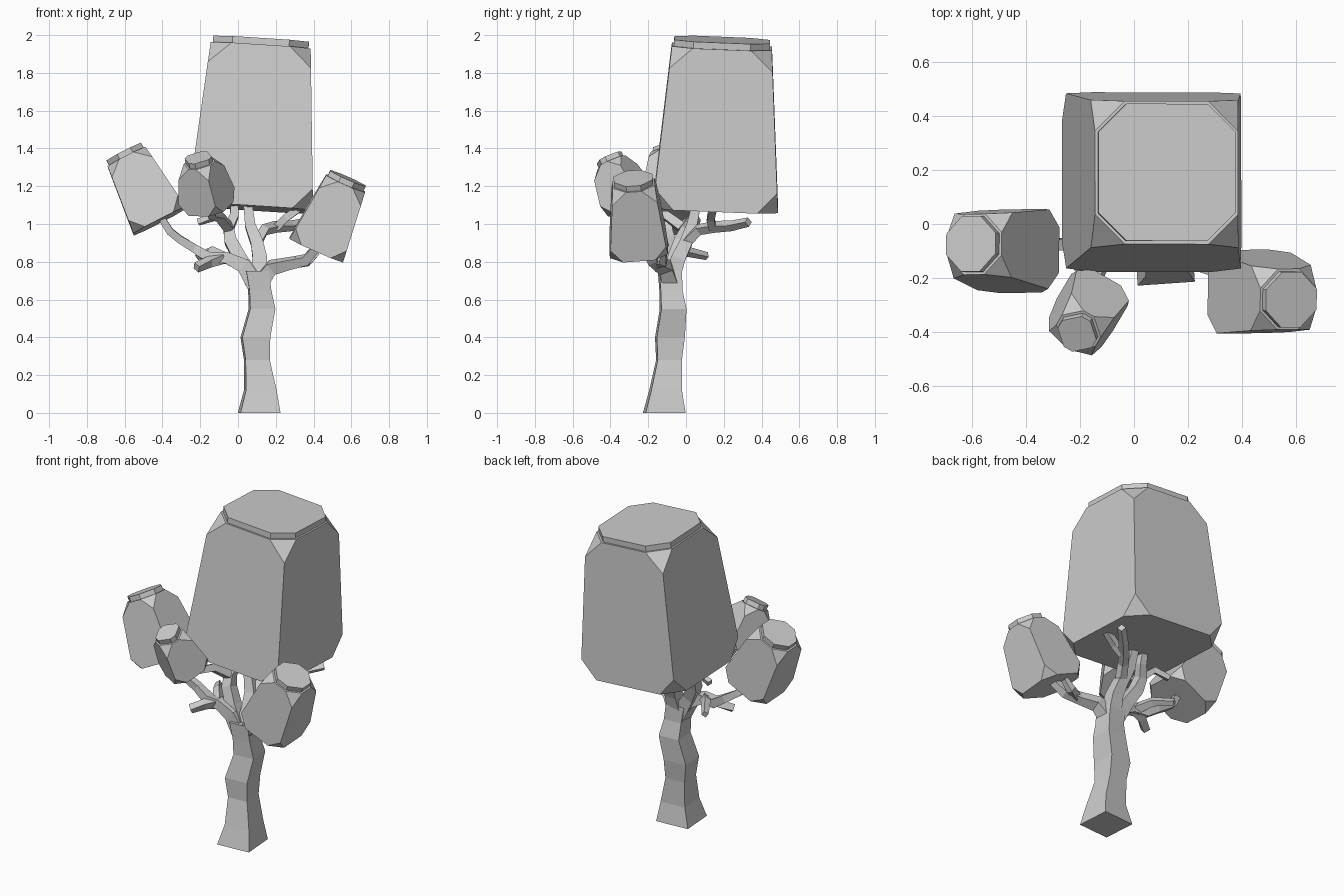
import bpy, bmesh
from math import radians
from mathutils import Vector, Matrix

cube = bpy.data.objects.get("Cube")
if cube:
    bpy.data.objects.remove(cube, do_unlink=True)

GREY = (0.6, 0.6, 0.6, 1)
grey = bpy.data.materials.new("light_grey")
grey.use_nodes = True
grey.diffuse_color = GREY
grey.node_tree.nodes["Principled BSDF"].inputs["Base Color"].default_value = GREY
Z = Vector((0, 0, 1))


def finish(bm, name):
    bmesh.ops.recalc_face_normals(bm, faces=bm.faces)
    mesh = bpy.data.meshes.new(name)
    bm.to_mesh(mesh)
    bm.free()
    mesh.materials.append(grey)
    obj = bpy.data.objects.new(name, mesh)
    bpy.context.collection.objects.link(obj)
    return obj


def canopy(name, bottom, top, base_size, top_size, cut, cap, spin=0):
    """Tapered block from bottom to top, corners cut off, with a thin raised cap."""
    bottom, top = Vector(bottom), Vector(top)
    axis = top - bottom
    bm = bmesh.new()
    bmesh.ops.create_cube(bm, size=1)
    for v in bm.verts:
        size = top_size if v.co.z > 0 else base_size
        v.co = (v.co.x * size, v.co.y * size, (v.co.z + 0.5) * axis.length)
    bmesh.ops.bevel(bm, geom=bm.verts[:], offset=cut, segments=1,
                    profile=0.5, affect='VERTICES')
    lid = max(bm.faces, key=lambda f: f.calc_center_median().z)
    bmesh.ops.inset_region(bm, faces=[lid], thickness=cap * 0.35)
    raised = bmesh.ops.extrude_face_region(bm, geom=[lid])["geom"]
    verts = [g for g in raised if isinstance(g, bmesh.types.BMVert)]
    bmesh.ops.translate(bm, verts=verts, vec=(0, 0, cap))
    if lid.is_valid:
        bmesh.ops.delete(bm, geom=[lid], context='FACES_ONLY')
    turn = Z.rotation_difference(axis).to_matrix().to_4x4()
    bm.transform(Matrix.Translation(bottom) @ turn @ Matrix.Rotation(radians(spin), 4, 'Z'))
    return finish(bm, name)


def limb(name, path, spin=0, level=False):
    """Square tube through (x, y, z, width) points."""
    pts = [Vector(p[:3]) for p in path]
    bm = bmesh.new()
    rings = []
    for i, p in enumerate(pts):
        tangent = pts[min(i + 1, len(pts) - 1)] - pts[max(i - 1, 0)]
        turn = Z.rotation_difference(Z if level else tangent).to_matrix()
        turn = turn @ Matrix.Rotation(radians(spin), 3, 'Z')
        h = path[i][3] / 2
        rings.append([bm.verts.new(p + turn @ Vector((x * h, y * h, 0)))
                      for x, y in ((-1, -1), (1, -1), (1, 1), (-1, 1))])
    for a, b in zip(rings, rings[1:]):
        for k in range(4):
            n = (k + 1) % 4
            bm.faces.new((a[k], a[n], b[n], b[k]))
    bm.faces.new(rings[0])
    bm.faces.new(rings[-1])
    return finish(bm, name)


# Foliage blocks
canopy("main_canopy", (0.065, 0.155, 1.085), (0.12, 0.19, 1.94), 0.665, 0.53, 0.11, 0.035)
canopy("right_canopy", (-0.415, -0.1, 1.015), (-0.59, -0.075, 1.355), 0.31, 0.225, 0.07, 0.03)
canopy("left_canopy", (0.415, -0.25, 0.865), (0.57, -0.278, 1.215), 0.31, 0.225, 0.07, 0.03)
canopy("small_canopy", (-0.155, -0.29, 1.095), (-0.205, -0.395, 1.325), 0.24, 0.165, 0.06, 0.03, -30)

# Crooked trunk
limb("trunk", [
    (0.112, -0.115, 0, 0.212), (0.118, -0.108, 0.12, 0.162),
    (0.1, -0.09, 0.28, 0.128), (0.092, -0.085, 0.4, 0.148),
    (0.127, -0.068, 0.55, 0.133), (0.115, -0.08, 0.65, 0.115),
    (0.1, -0.085, 0.75, 0.12)], 4, level=True)

# Main branches
limb("right_branch", [
    (0.09, -0.085, 0.68, 0.09), (0.03, -0.09, 0.78, 0.08), (-0.06, -0.09, 0.82, 0.06),
    (-0.15, -0.08, 0.82, 0.055), (-0.23, -0.07, 0.87, 0.045), (-0.31, -0.08, 0.92, 0.04),
    (-0.36, -0.09, 0.96, 0.04), (-0.41, -0.1, 1.04, 0.035)])
limb("right_front_twig", [
    (-0.08, -0.09, 0.82, 0.05), (-0.15, -0.11, 0.8, 0.045), (-0.22, -0.16, 0.77, 0.04)])
limb("right_back_twig", [
    (-0.08, -0.08, 0.82, 0.05), (-0.14, 0.0, 0.855, 0.04), (-0.21, 0.11, 0.83, 0.03)])
limb("middle_branch", [
    (0.08, -0.08, 0.7, 0.09), (0.01, -0.06, 0.82, 0.07), (-0.04, -0.03, 0.91, 0.065),
    (-0.05, 0, 0.98, 0.055), (-0.02, 0.04, 1.04, 0.045), (-0.02, 0.06, 1.12, 0.04)])
limb("small_canopy_branch", [
    (-0.05, -0.02, 0.98, 0.05), (-0.1, -0.1, 1.04, 0.045), (-0.14, -0.2, 1.05, 0.04),
    (-0.16, -0.28, 1.12, 0.04)])
limb("middle_twig", [
    (-0.06, -0.01, 0.99, 0.04), (-0.12, 0.04, 1.04, 0.035), (-0.21, 0.06, 1.01, 0.03)])
limb("upper_branch", [
    (0.11, -0.08, 0.7, 0.09), (0.115, -0.04, 0.82, 0.075), (0.1, 0, 0.9, 0.065),
    (0.065, 0.03, 0.99, 0.055), (0.05, 0.06, 1.12, 0.045)])
limb("back_branch", [
    (0.1, 0, 0.9, 0.05), (0.14, 0.07, 0.97, 0.045), (0.2, 0.15, 0.985, 0.045),
    (0.28, 0.24, 0.99, 0.04), (0.37, 0.33, 1.01, 0.035)])
limb("back_twig", [
    (0.2, 0.14, 0.98, 0.04), (0.25, 0.13, 1.03, 0.04), (0.35, 0.15, 1.1, 0.035)])
limb("left_branch", [
    (0.12, -0.085, 0.69, 0.085), (0.18, -0.11, 0.77, 0.07), (0.27, -0.15, 0.79, 0.055),
    (0.36, -0.18, 0.81, 0.05), (0.42, -0.22, 0.88, 0.04)])
limb("left_twig", [
    (0.3, -0.16, 0.795, 0.045), (0.37, -0.12, 0.8, 0.04), (0.42, -0.12, 0.85, 0.03)])
